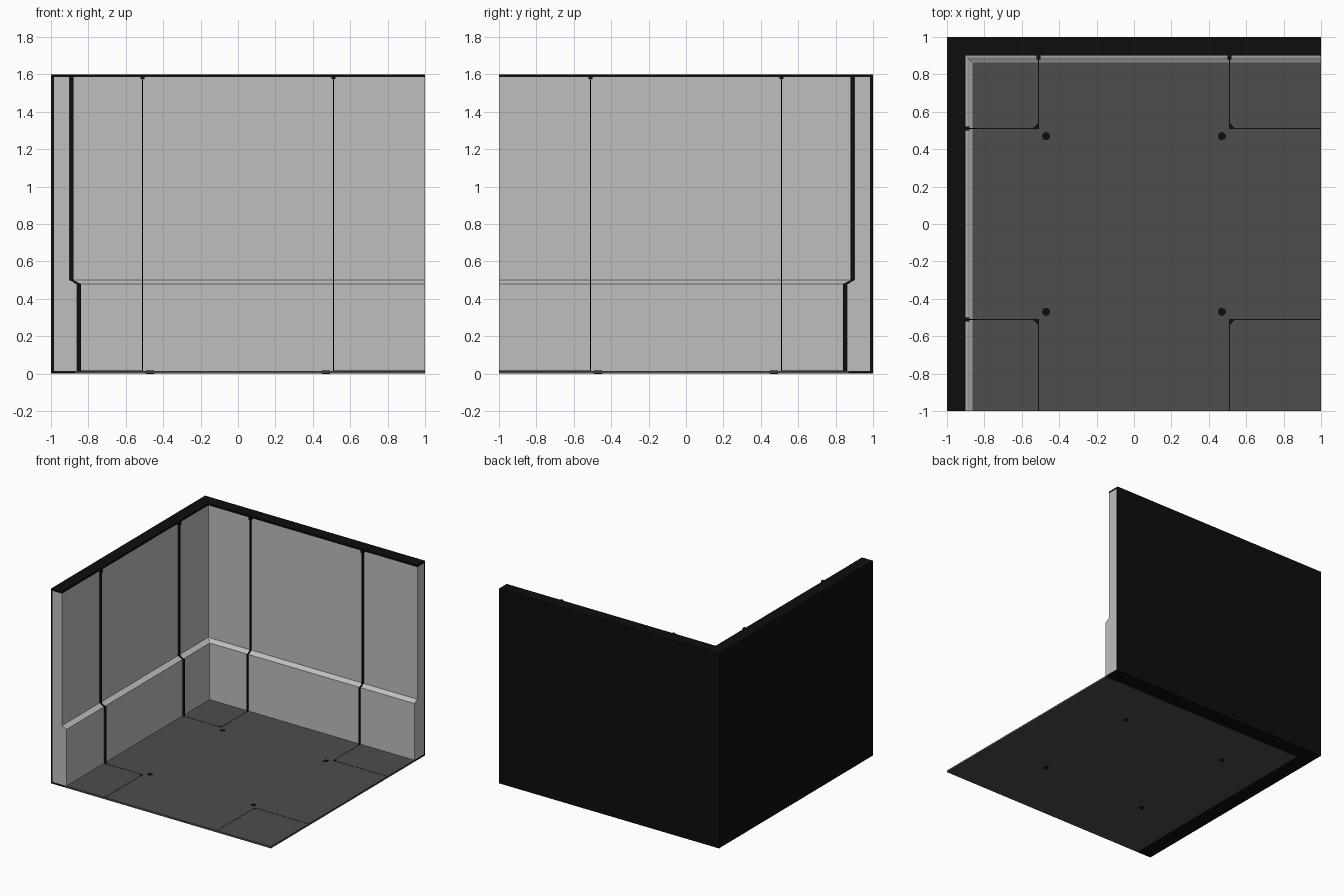
import bpy
import bmesh

cube = bpy.data.objects.get("Cube")
if cube:
    bpy.data.objects.remove(cube, do_unlink=True)


def material(name, value):
    m = bpy.data.materials.new(name)
    m.use_nodes = True
    col = (value, value, value, 1.0)
    m.diffuse_color = col
    bsdf = m.node_tree.nodes["Principled BSDF"]
    bsdf.inputs["Base Color"].default_value = col
    bsdf.inputs["Roughness"].default_value = 0.8
    return m


LIGHT = material("light grey", 0.52)
DARK = material("dark grey", 0.075)
BLACK = material("black", 0.004)

H, T = 1.6, 0.015        # wall height, shell and floor thickness
SEAM = 0.51              # distance of the panel seams from the centre


def finish(name, bm, mat):
    bmesh.ops.recalc_face_normals(bm, faces=bm.faces[:])
    me = bpy.data.meshes.new(name)
    bm.to_mesh(me)
    bm.free()
    me.materials.append(mat)
    ob = bpy.data.objects.new(name, me)
    bpy.context.collection.objects.link(ob)
    return ob


def loft(name, sections, mat):
    """Join equal closed sections into a capped solid."""
    bm = bmesh.new()
    rings = [[bm.verts.new(p) for p in s] for s in sections]
    n = len(rings[0])
    for a, b in zip(rings, rings[1:]):
        for i in range(n):
            j = (i + 1) % n
            bm.faces.new((a[i], a[j], b[j], b[i]))
    bm.faces.new(rings[0])
    bm.faces.new(rings[-1][::-1])
    return finish(name, bm, mat)


def corner_sweep(name, profile, mat):
    """Sweep a (distance, height) profile along both walls with a mitred corner."""
    loft(name, [[(1, d, z) for d, z in profile],
                [(-d, d, z) for d, z in profile],
                [(-d, -1, z) for d, z in profile]], mat)


def box(name, x0, x1, y0, y1, z0, z1, mat):
    loft(name, [[(x0, y0, z), (x1, y0, z), (x1, y1, z), (x0, y1, z)]
                for z in (z0, z1)], mat)


# Floor slab
box("floor", -0.87, 1, -1, 0.87, 0, T, DARK)

# Black backing shell: outside, top and underside of the walls
corner_sweep("wall_shell", [(1, 0), (1, H), (0.9, H), (0.9, H - T), (1 - T, H - T),
                            (1 - T, T), (0.87, T), (0.87, 0)], BLACK)

# Light inner walls with a thicker lower part and a sloping ledge
corner_sweep("wall_panels", [(1 - T, T), (1 - T, H - T), (0.9, H - T), (0.9, 0.5),
                             (0.89, 0.497), (0.87, 0.483), (0.86, 0.48), (0.86, T)], LIGHT)

# Thin upright fins that follow the wall profile at each seam
fin = [(0.91, H - T), (0.88, H - T), (0.88, 0.5), (0.84, 0.48),
       (0.84, T), (0.87, T), (0.87, 0.48), (0.91, 0.5)]
W = 0.003
for i, s in enumerate((-SEAM, SEAM)):
    loft(f"back_fin_{i}", [[(x, d, z) for d, z in fin] for x in (s - W, s + W)], BLACK)
    loft(f"side_fin_{i}", [[(-d, y, z) for d, z in fin] for y in (s - W, s + W)], BLACK)
    # Small caps at the fin tops
    box(f"back_fin_cap_{i}", s - 0.011, s + 0.011, 0.879, 0.9, H - 0.025, H - 0.005, BLACK)
    box(f"side_fin_cap_{i}", -0.9, -0.879, s - 0.011, s + 0.011, H - 0.025, H - 0.005, BLACK)

# Floor seams, corner notches and round studs in each quarter
S = 0.002
for sx in (-1, 1):
    for sy in (-1, 1):
        tag = ("left" if sx > 0 else "right") + ("_back" if sy > 0 else "_front")
        ex = 0.86 if sx < 0 else 1.0
        ey = 0.86 if sy > 0 else 1.0
        xs = sorted((sx * SEAM, sx * ex))
        ys = sorted((sy * SEAM, sy * ey))
        box("floor_seam_x_" + tag, *xs, sy * SEAM - S, sy * SEAM + S, T, T + 0.001, BLACK)
        box("floor_seam_y_" + tag, sx * SEAM - S, sx * SEAM + S, *ys, T, T + 0.001, BLACK)
        tri = [(sx * 0.508, sy * 0.508), (sx * 0.54, sy * 0.512), (sx * 0.512, sy * 0.54)]
        loft("seam_corner_" + tag, [[(x, y, z) for x, y in tri] for z in (T, T + 0.001)], BLACK)
        bm = bmesh.new()
        bmesh.ops.create_cone(bm, cap_ends=True, segments=12, radius1=0.022,
                              radius2=0.022, depth=T + 0.002)
        bmesh.ops.translate(bm, verts=bm.verts[:], vec=(sx * 0.47, sy * 0.47, T / 2))
        finish("floor_stud_" + tag, bm, BLACK)
